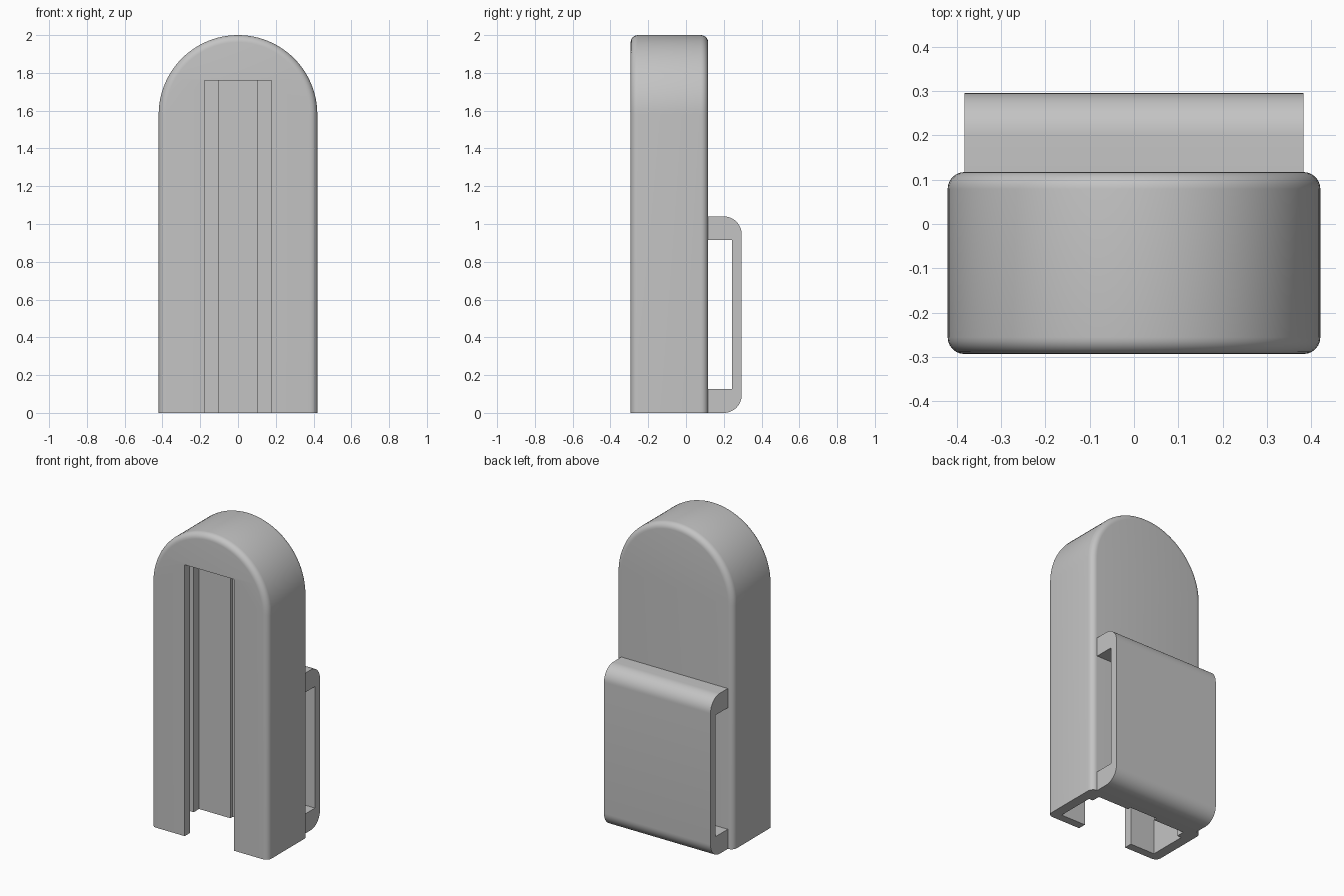
import bpy
import bmesh
from math import pi, cos, sin, radians
from mathutils import Vector

if "Cube" in bpy.data.objects:
    bpy.data.objects.remove(bpy.data.objects["Cube"])

grey = bpy.data.materials.new("mid_grey")
grey.use_nodes = True
COLOUR = (0.55, 0.55, 0.55, 1)
grey.diffuse_color = COLOUR
grey.node_tree.nodes["Principled BSDF"].inputs["Base Color"].default_value = COLOUR

HALF_W, HEIGHT = 0.42, 2.0
FRONT, BACK = -0.293, 0.117
ROUND = 0.038


def arc(cx, cy, r, start, end, steps):
    """Points on a circular arc, angles in degrees."""
    angles = [radians(start + (end - start) * i / steps) for i in range(steps + 1)]
    return [(cx + r * cos(a), cy + r * sin(a)) for a in angles]


def prism(name, points, direction, rim_bevel=0):
    """Extrude a closed outline; optionally round both rims except at the floor."""
    bm = bmesh.new()
    face = bm.faces.new([bm.verts.new(p) for p in points])
    new = bmesh.ops.extrude_face_region(bm, geom=[face])["geom"]
    moved = [g for g in new if isinstance(g, bmesh.types.BMVert)]
    bmesh.ops.translate(bm, verts=moved, vec=direction)
    bmesh.ops.recalc_face_normals(bm, faces=bm.faces)
    if rim_bevel:
        along = Vector(direction).normalized()
        rims = [e for e in bm.edges
                if abs((e.verts[0].co - e.verts[1].co).dot(along)) < 1e-5
                and max(v.co.z for v in e.verts) > 1e-4]
        bmesh.ops.bevel(bm, geom=rims, offset=rim_bevel, segments=6,
                        profile=0.5, affect='EDGES', clamp_overlap=True)
    mesh = bpy.data.meshes.new(name)
    bm.to_mesh(mesh)
    bm.free()
    mesh.materials.append(grey)
    obj = bpy.data.objects.new(name, mesh)
    bpy.context.collection.objects.link(obj)
    return obj


def activate(obj):
    bpy.ops.object.select_all(action='DESELECT')
    obj.select_set(True)
    bpy.context.view_layer.objects.active = obj


# Arched housing with softened front and back rims
outline = [(-HALF_W, 0), (HALF_W, 0)] + arc(0, HEIGHT - HALF_W, HALF_W, 0, 180, 48)
body = prism("housing", [(x, FRONT, z) for x, z in outline],
             (0, BACK - FRONT, 0), ROUND)

# Stepped slot open at the front and the bottom: lip, wide cavity, two back steps
half = [(0.177, FRONT - 0.1), (0.177, -0.24), (0.355, -0.24), (0.355, 0.01),
        (0.325, 0.01), (0.325, 0.065), (0.1, 0.065), (0.1, 0.088)]
section = half + [(-x, y) for x, y in reversed(half)]
cutter = prism("slot_cutter", [(x, y, -0.1) for x, y in section], (0, 0, 1.86))
cutter.hide_render = True
cut = body.modifiers.new("slot", 'BOOLEAN')
cut.operation = 'DIFFERENCE'
cut.solver = 'EXACT'
cut.object = cutter
activate(body)
bpy.ops.object.modifier_apply(modifier=cut.name)
bpy.data.objects.remove(cutter)

# Belt loop on the back: rounded outside, square inside
OUT, IN, TOP, R = 0.295, 0.243, 1.04, 0.095
ROOT = BACK - 0.005
loop = [(ROOT, 0)] + arc(OUT - R, R, R, -90, 0, 12)
loop += arc(OUT - R, TOP - R, R, 0, 90, 12)
loop += [(ROOT, TOP), (ROOT, 0.915), (IN, 0.915), (IN, 0.127), (ROOT, 0.127)]
clip = prism("belt_loop", [(-0.382, y, z) for y, z in loop], (0.764, 0, 0))

for obj in (body, clip):
    activate(obj)
    bpy.ops.object.shade_smooth_by_angle(angle=radians(30))
